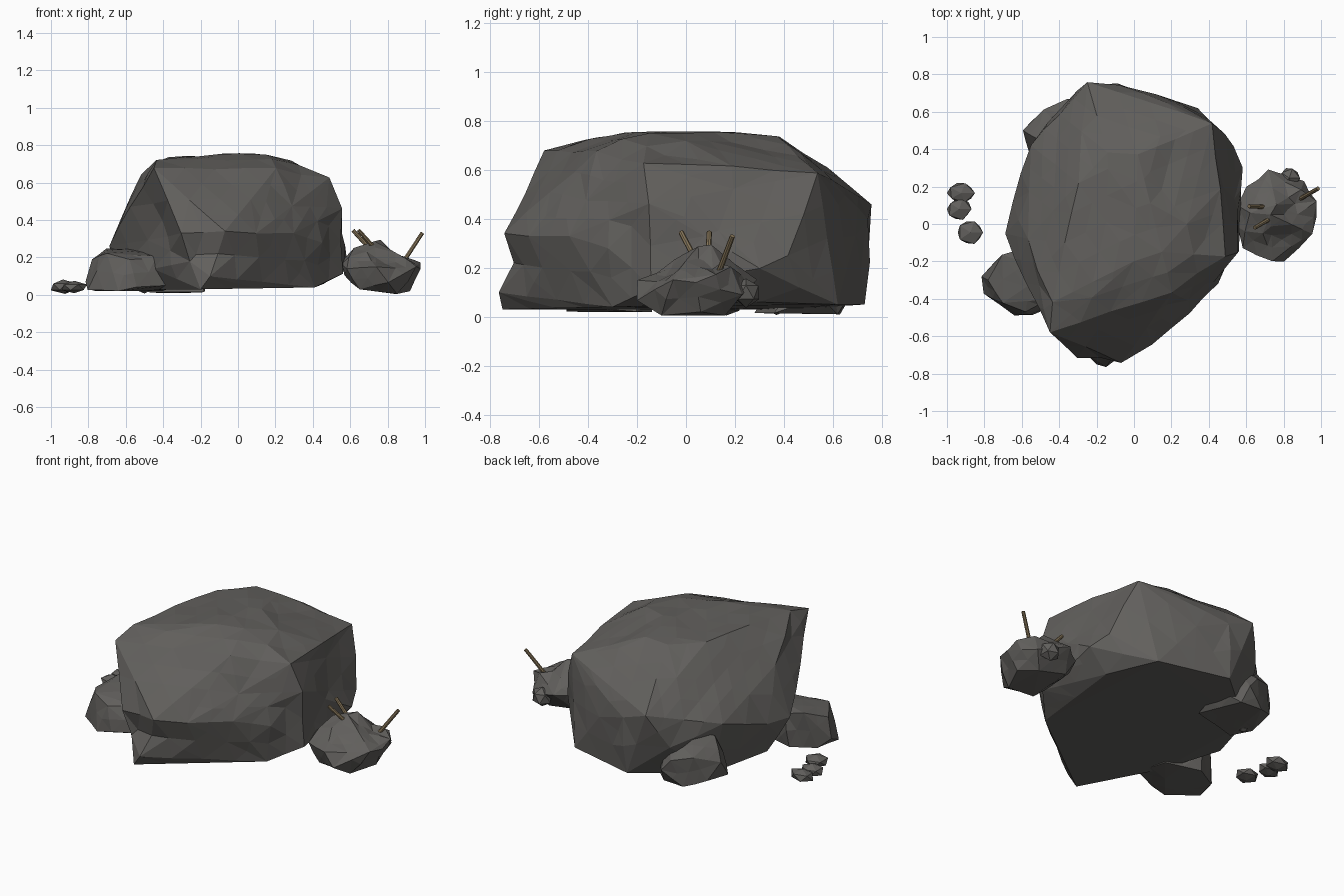
import bpy, bmesh, random
from mathutils import Vector

random.seed(4)


def material(name, rgb):
    m = bpy.data.materials.new(name)
    m.diffuse_color = (*rgb, 1)
    return m


STONE = material("stone", (0.12, 0.115, 0.108))
WOOD = material("dry_wood", (0.24, 0.18, 0.10))


def finish(bm, name, mat):
    bmesh.ops.recalc_face_normals(bm, faces=bm.faces[:])
    me = bpy.data.meshes.new(name)
    bm.to_mesh(me)
    bm.free()
    ob = bpy.data.objects.new(name, me)
    ob.data.materials.append(mat)
    bpy.context.collection.objects.link(ob)
    return ob


def hull_rock(name, points, rough, limit, dents=()):
    """Convex block from key corners, with long edges split, chipped and dented."""
    bm = bmesh.new()
    for p in points:
        bm.verts.new(p)
    bmesh.ops.convex_hull(bm, input=bm.verts[:])
    bmesh.ops.delete(bm, geom=[v for v in bm.verts if not v.link_faces], context='VERTS')
    for step in range(2):
        old = set(bm.verts)
        edges = [e for e in bm.edges if e.calc_length() > limit]
        bmesh.ops.subdivide_edges(bm, edges=edges, cuts=1)
        bmesh.ops.triangulate(bm, faces=bm.faces[:])
        bm.normal_update()
        for v in bm.verts:
            if v not in old and v.normal.z > -0.6:
                v.co += v.normal * random.uniform(-0.7, 1) * rough / (step + 1)
    # dents: centre, reach per axis, push
    for centre, reach, push in dents:
        for v in bm.verts:
            d = Vector((a - c) / r for a, c, r in zip(v.co, centre, reach)).length
            if d < 1:
                v.co += Vector(push) * (1 - d * d)
    return finish(bm, name, STONE)


def pebble(name, centre, size):
    bm = bmesh.new()
    bmesh.ops.create_icosphere(bm, subdivisions=1, radius=1)
    for v in bm.verts:
        k = random.uniform(0.9, 1.1)
        v.co = Vector(centre) + Vector(a * s * k for a, s in zip(v.co, size))
    return finish(bm, name, STONE)


def stick(name, a, b, r=0.012):
    a, b = Vector(a), Vector(b)
    bm = bmesh.new()
    bmesh.ops.create_cone(bm, cap_ends=True, segments=8, radius1=r, radius2=r * 0.9,
                          depth=(b - a).length)
    rot = (b - a).to_track_quat('Z', 'Y')
    for v in bm.verts:
        v.co = rot @ v.co + (a + b) / 2
    return finish(bm, name, WOOD)


# Main boulder: top plateau, right shoulder, bulging middle, undercut front left
hull_rock("boulder", [
    (-.45, -.58, .68), (-.44, -.42, .73), (0, -.2, .76), (.15, -.15, .755),
    (-.30, .22, .74), (-.14, .38, .73), (.02, .37, .73), (.2, -.36, .67),
    (.48, -.17, .62), (.42, .54, .59), (.28, .0, .71),
    (-.25, .76, .46), (-.08, .75, .40), (.12, .70, .33), (.54, .42, .25),
    (.57, .30, .2), (.55, -.15, .46), (.55, -.14, .12), (.44, -.31, .28),
    (.30, -.48, .33), (.1, -.65, .33), (-.07, -.74, .34), (-.15, -.76, .10),
    (-.56, -.08, .54), (-.68, -.05, .26), (-.65, .12, .27), (-.55, .42, .36),
    (-.35, .66, .25), (-.2, -.75, .03), (-.30, -.71, .33), (.41, -.30, .04),
    (.46, .3, .06), (.34, .62, .05), (-.1, .73, .05), (-.47, .42, .03),
    (-.45, -.28, .03), (-.6, .05, .06)], 0.013, 0.22,
    [((-.15, -.75, .22), (.4, .2, .12), (0, .06, 0)),
     ((-.45, -.5, .38), (.2, .2, .22), (.03, .03, 0))])

# Rock leaning on the left front
hull_rock("left_rock", [
    (-.78, -.30, .19), (-.70, -.17, .24), (-.60, -.13, .23), (-.45, -.25, .23),
    (-.70, -.42, .22), (-.58, -.47, .19), (-.44, -.40, .20), (-.82, -.28, .07),
    (-.80, -.37, .03), (-.64, -.49, .02), (-.54, -.49, .04), (-.38, -.42, .05),
    (-.40, -.2, .02), (-.62, -.14, .02), (-.76, -.22, .02)], 0.008, 0.14)

# Rock tucked under the back left overhang
hull_rock("back_rock", [
    (-.59, .50, .16), (-.48, .61, .20), (-.36, .66, .17), (-.30, .67, .10),
    (-.52, .46, .29), (-.42, .54, .32), (-.28, .55, .27), (-.54, .56, .05),
    (-.42, .63, .01), (-.28, .62, .01), (-.18, .55, .08), (-.18, .36, .015),
    (-.48, .28, .015), (-.56, .38, .03), (-.54, .40, .17)], 0.008, 0.14)

# Pointed rock on the right
hull_rock("right_rock", [
    (.73, .05, .29), (.76, .10, .285), (.62, .06, .25), (.69, -.05, .23),
    (.88, .05, .22), (.89, .18, .20), (.70, .24, .18), (.55, .10, .18),
    (.56, .0, .10), (.58, -.13, .14), (.74, -.20, .15), (.80, -.19, .07),
    (.95, -.05, .15), (.98, .04, .14), (.97, .12, .17), (.91, .23, .09),
    (.65, -.12, .03), (.85, -.1, .005), (.92, .06, .02), (.84, .16, .005),
    (.66, .18, .04), (.60, .2, .14), (.72, .28, .15)], 0.012, 0.13,
    [((.78, -.10, .22), (.12, .1, .1), (0, .02, -.025)),
     ((.83, .12, .24), (.09, .1, .1), (0, 0, -.03))])
pebble("right_rock_chip", (.83, .245, .10), (.06, .06, .06))

# Loose pebbles
for i, (c, s) in enumerate([
        ((-.925, .165, .043), (.078, .058, .038)), ((-.935, .08, .043), (.068, .062, .036)),
        ((-.875, -.045, .04), (.075, .07, .034)), ((-.50, .37, .03), (.035, .03, .025))]):
    pebble(f"pebble_{i + 1}", c, s)

# Twigs standing on the right rock
for i, (a, b) in enumerate([
        ((.72, .09, .23), (.615, .095, .345)), ((.73, .03, .25), (.645, -.02, .345)),
        ((.88, .13, .17), (.985, .19, .33))]):
    stick(f"twig_{i + 1}", a, b)
